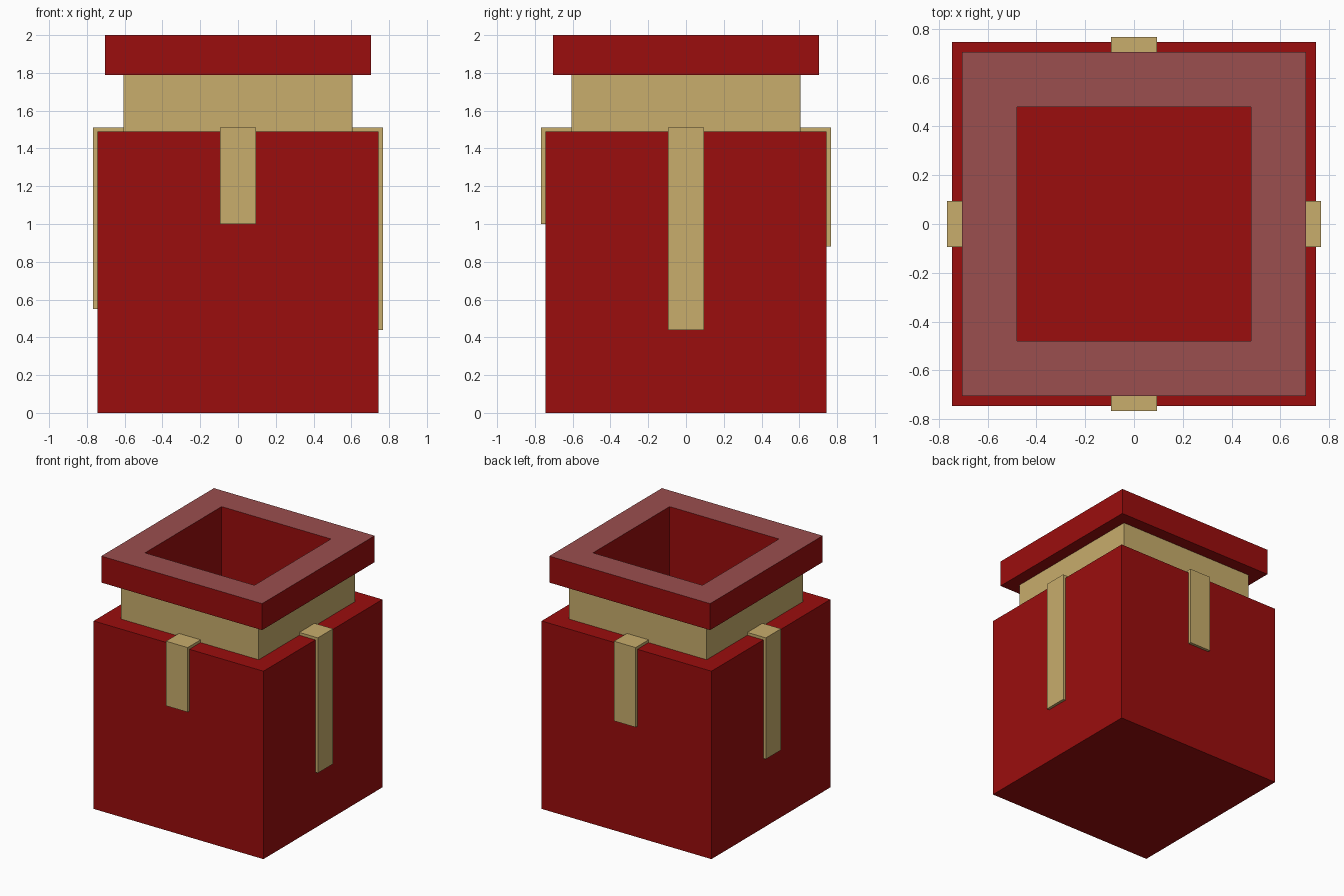
import bpy
import bmesh
from math import pi
from mathutils import Matrix

cube = bpy.data.objects.get("Cube")
if cube:
    bpy.data.objects.remove(cube, do_unlink=True)


def material(name, rgb):
    m = bpy.data.materials.new(name)
    m.use_nodes = True
    m.diffuse_color = (*rgb, 1)
    m.node_tree.nodes["Principled BSDF"].inputs["Base Color"].default_value = (*rgb, 1)
    return m


RED = material("deep red", (0.328, 0.004, 0.004))
PINK = material("dusty rose", (0.328, 0.077, 0.077))
TAN = material("tan gold", (0.578, 0.418, 0.15))


def finish(name, bm, *mats):
    mesh = bpy.data.meshes.new(name)
    bm.to_mesh(mesh)
    bm.free()
    for m in mats:
        mesh.materials.append(m)
    ob = bpy.data.objects.new(name, mesh)
    bpy.context.scene.collection.objects.link(ob)
    return ob


def square_shell(name, profile, mats, cap_start=False, cap_end=False, top_mat=0):
    """Sweep (half width, height) points around a square; the last band takes top_mat."""
    bm = bmesh.new()
    corners = ((-1, -1), (1, -1), (1, 1), (-1, 1))
    loops = [[bm.verts.new((cx * h, cy * h, z)) for cx, cy in corners] for h, z in profile]
    for low, high in zip(loops, loops[1:]):
        for i in range(4):
            j = (i + 1) % 4
            face = bm.faces.new((low[i], low[j], high[j], high[i]))
            if high is loops[-1]:
                face.material_index = top_mat
    if cap_start:
        bm.faces.new(loops[0][::-1])
    if cap_end:
        bm.faces.new(loops[-1])
    return finish(name, bm, *mats)


BODY, NECK, RIM, HOLE = 0.745, 0.605, 0.705, 0.48
BODY_TOP, NECK_TOP, TOP, FLOOR = 1.49, 1.79, 2.0, 0.25

# Hollow square jar: body with shoulder, neck, rim and inner lining
square_shell("body", [(BODY, 0), (BODY, BODY_TOP), (NECK, BODY_TOP)], [RED], cap_start=True)
square_shell("neck", [(NECK, BODY_TOP), (NECK, NECK_TOP)], [TAN])
square_shell("rim", [(NECK, NECK_TOP), (RIM, NECK_TOP), (RIM, TOP), (HOLE, TOP)],
             [RED, PINK], top_mat=1)
square_shell("inner_lining", [(HOLE, TOP), (HOLE, FLOOR)], [RED], cap_end=True)


def strap(name, bottom, angle):
    """L-shaped strap lying on the shoulder and hanging down one side."""
    t, w = 0.022, 0.095
    outline = [(NECK, BODY_TOP), (BODY, BODY_TOP), (BODY, bottom),
               (BODY + t, bottom), (BODY + t, BODY_TOP + t), (NECK, BODY_TOP + t)]
    bm = bmesh.new()
    face = bm.faces.new([bm.verts.new((x, -w, z)) for x, z in outline])
    out = bmesh.ops.extrude_face_region(bm, geom=[face])["geom"]
    bmesh.ops.translate(bm, vec=(0, 2 * w, 0),
                        verts=[v for v in out if isinstance(v, bmesh.types.BMVert)])
    bmesh.ops.recalc_face_normals(bm, faces=bm.faces)
    bm.transform(Matrix.Rotation(angle, 4, "Z"))
    finish(name, bm, TAN)


# Straps of different lengths, one per side
for side, bottom, turn in (("left", 0.44, 0), ("back", 0.88, 1),
                           ("right", 0.55, 2), ("front", 1.0, 3)):
    strap(side + "_strap", bottom, turn * pi / 2)
